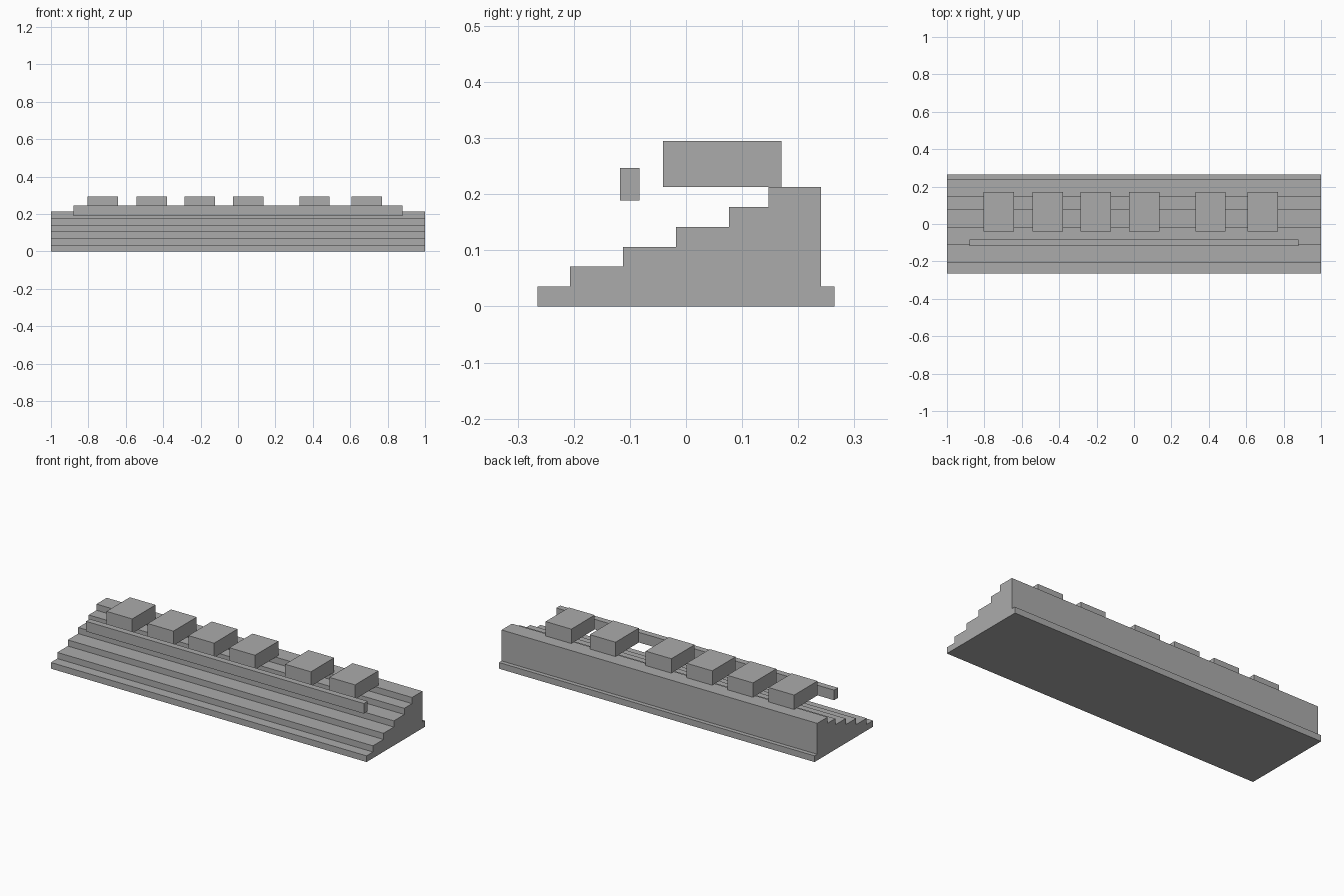
import bpy, bmesh

if "Cube" in bpy.data.objects:
    bpy.data.objects.remove(bpy.data.objects["Cube"])

stone = bpy.data.materials.new("grey_stone")
stone.diffuse_color = (0.41, 0.41, 0.41, 1)
stone.use_nodes = True
stone.node_tree.nodes["Principled BSDF"].inputs["Base Color"].default_value = stone.diffuse_color


def make_object(name, bm):
    bmesh.ops.recalc_face_normals(bm, faces=bm.faces)
    mesh = bpy.data.meshes.new(name)
    bm.to_mesh(mesh)
    bm.free()
    mesh.materials.append(stone)
    obj = bpy.data.objects.new(name, mesh)
    bpy.context.collection.objects.link(obj)
    return obj


def prism(name, profile, x0, x1):
    """Extrude a (y, z) outline along x."""
    bm = bmesh.new()
    face = bm.faces.new([bm.verts.new((x0, y, z)) for y, z in profile])
    ext = bmesh.ops.extrude_face_region(bm, geom=[face])["geom"]
    moved = [v for v in ext if isinstance(v, bmesh.types.BMVert)]
    bmesh.ops.translate(bm, verts=moved, vec=(x1 - x0, 0, 0))
    return make_object(name, bm)


def box(name, x0, x1, y0, y1, z0, z1):
    return prism(name, [(y0, z0), (y1, z0), (y1, z1), (y0, z1)], x0, x1)


# Staircase base: six equal risers at the front, low ledge at the back
rise = 0.2125 / 6
step_fronts = [-0.265, -0.207, -0.112, -0.018, 0.077, 0.147]
outline = [(0.265, 0.0), (0.265, rise), (0.241, rise), (0.241, 6 * rise)]
for i in reversed(range(6)):
    outline += [(step_fronts[i], (i + 1) * rise), (step_fronts[i], i * rise)]
prism("stepped_base", outline, -1.0, 1.0)

# Long rail floating above the steps
box("front_rail", -0.88, 0.88, -0.118, -0.083, 0.189, 0.247)

# Row of blocks resting on the top step
for i, x in enumerate([-0.723, -0.462, -0.204, 0.055, 0.409, 0.689]):
    box(f"seat_block_{i + 1}", x - 0.0815, x + 0.0815, -0.041, 0.170, 0.2125, 0.295)
